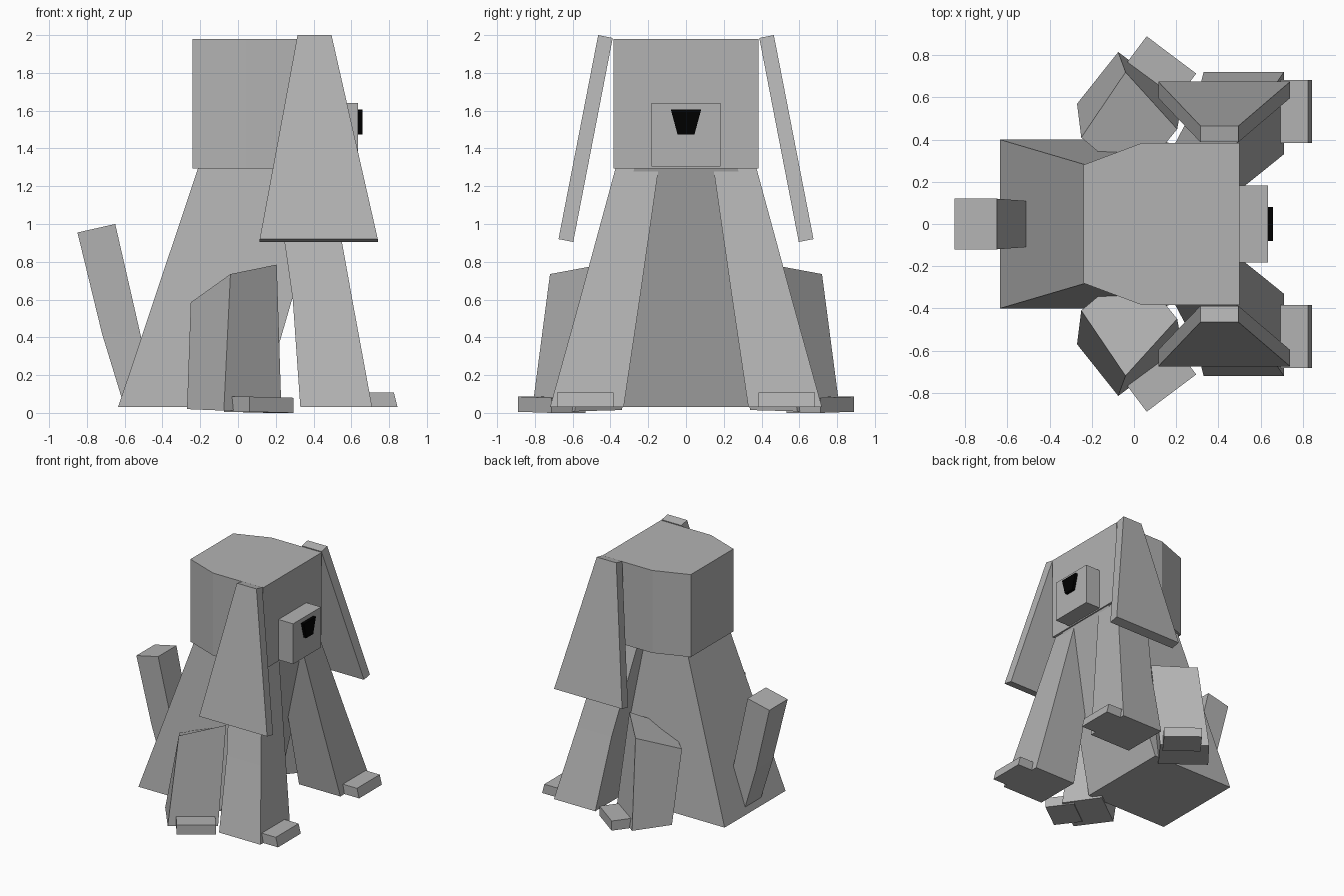
import bpy, bmesh


def material(name, rgb):
    m = bpy.data.materials.new(name)
    m.diffuse_color = (*rgb, 1)
    return m


GREY = material("light_grey", (0.45, 0.45, 0.45))
BLACK = material("black", (0.0, 0.0, 0.0))


def loft(name, rings, mat=GREY):
    """Skin a stack of equal-sized closed rings and cap both ends."""
    bm = bmesh.new()
    loops = [[bm.verts.new(p) for p in ring] for ring in rings]
    n = len(loops[0])
    for a, b in zip(loops, loops[1:]):
        for i in range(n):
            j = (i + 1) % n
            bm.faces.new((a[i], a[j], b[j], b[i]))
    bm.faces.new(loops[0])
    bm.faces.new(loops[-1])
    bmesh.ops.recalc_face_normals(bm, faces=bm.faces)
    me = bpy.data.meshes.new(name)
    bm.to_mesh(me)
    bm.free()
    me.materials.append(mat)
    ob = bpy.data.objects.new(name, me)
    bpy.context.collection.objects.link(ob)
    return ob


def rect(x0, x1, y0, y1, z):
    return [(x0, y0, z), (x1, y0, z), (x1, y1, z), (x0, y1, z)]


def pair(name, rings):
    """Left and mirrored right copy of a lofted part."""
    for label, s in (("left", 1), ("right", -1)):
        loft(f"{name}_{label}", [[(x, s * y, z) for x, y, z in r] for r in rings])


# body: box leaning forward and narrowing to the neck
loft("body", [rect(-0.635, 0.12, -0.4, 0.4, 0.03),
              rect(-0.21, 0.49, -0.275, 0.275, 1.30)])

# head: block with a tapered back
head = [(-0.24, -0.28), (0.04, -0.385), (0.5, -0.385),
        (0.5, 0.385), (0.04, 0.385), (-0.24, 0.28)]
loft("head", [[(x, y, z) for x, y in head] for z in (1.295, 1.98)])

# muzzle and nose
loft("muzzle", [rect(0.45, 0.635, -0.183, 0.183, z) for z in (1.305, 1.64)])
loft("nose", [rect(0.63, 0.66, -0.045, 0.045, 1.475),
              rect(0.63, 0.66, -0.08, 0.08, 1.605)], BLACK)

# ears: flared slabs hanging outward
pair("ear", [[(0.315, 0.465, 2.0), (0.495, 0.465, 2.0),
              (0.495, 0.388, 1.985), (0.315, 0.388, 1.985)],
             [(0.115, 0.675, 0.92), (0.74, 0.675, 0.92),
              (0.74, 0.597, 0.905), (0.115, 0.597, 0.905)]])

# front legs and paws
pair("front_leg", [rect(0.33, 0.71, 0.33, 0.72, 0.03),
                   rect(0.29, 0.605, 0.245, 0.562, 0.6),
                   rect(0.19, 0.48, 0.145, 0.373, 1.295)])
pair("front_paw", [rect(0.62, 0.845, 0.383, 0.682, 0.03),
                   rect(0.62, 0.825, 0.383, 0.682, 0.108)])

# hind legs, turned outward, with sloping thigh tops
pair("hind_leg", [[(-0.075, 0.815, 0.012), (0.23, 0.59, 0.008),
                   (0.04, 0.34, 0.015), (-0.27, 0.57, 0.02)],
                  [(-0.04, 0.72, 0.735), (0.205, 0.45, 0.785),
                   (0.0, 0.2, 0.63), (-0.25, 0.41, 0.585)]])
pair("hind_paw", [[(0.06, 0.89, z + 0.006), (0.295, 0.713, z),
                   (0.16, 0.533, z), (-0.075, 0.71, z + 0.006)]
                  for z in (0.0, 0.08)])

# tail: bent bar rising from the rump
tail = [((-0.61, 0.06), (-0.46, 0.12)), ((-0.72, 0.42), (-0.515, 0.41)),
        ((-0.85, 0.955), (-0.65, 1.0))]
loft("tail", [[(a[0], -w, a[1]), (b[0], -w, b[1]), (b[0], w, b[1]), (a[0], w, a[1])]
              for (a, b), w in zip(tail, (0.105, 0.11, 0.12))])
